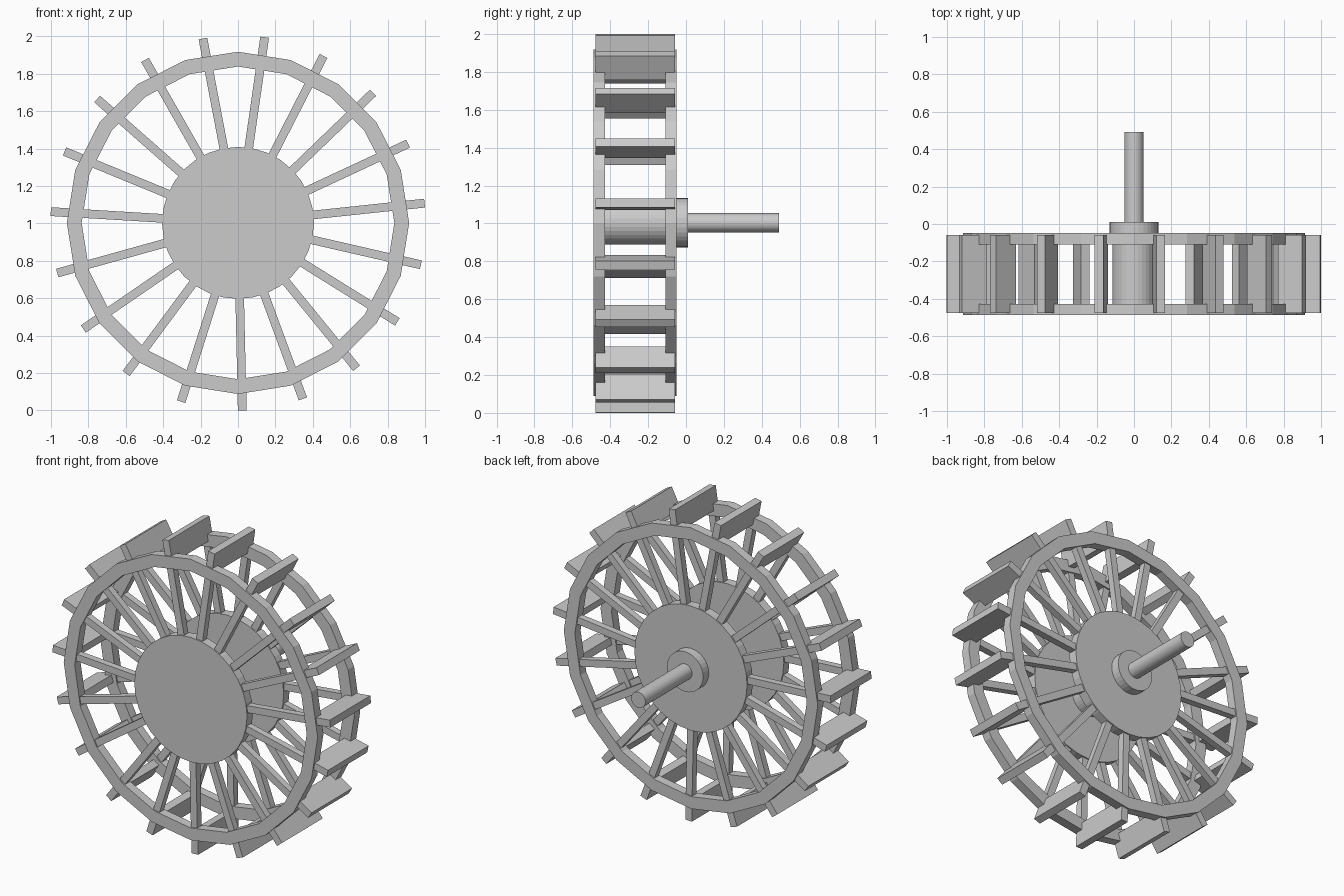
import bpy
import math
from mathutils import Matrix, Vector

if "Cube" in bpy.data.objects:
    bpy.data.objects.remove(bpy.data.objects["Cube"], do_unlink=True)

CENTRE = Vector((0, 0, 1.003))
COUNT = 19
START = math.radians(-88.7)
FRONT, BACK = (-0.487, -0.427), (-0.109, -0.049)

grey = bpy.data.materials.new("plain_grey")
grey.use_nodes = True
grey.diffuse_color = (0.6, 0.6, 0.6, 1)
grey.node_tree.nodes["Principled BSDF"].inputs["Base Color"].default_value = (0.6, 0.6, 0.6, 1)


def make(name, verts, faces):
    mesh = bpy.data.meshes.new(name)
    mesh.from_pydata(verts, [], faces)
    mesh.materials.append(grey)
    obj = bpy.data.objects.new(name, mesh)
    bpy.context.collection.objects.link(obj)
    return obj


def circle(radius, y, sides):
    return [CENTRE + Vector((radius * math.sin(math.tau * i / sides), y,
                             radius * math.cos(math.tau * i / sides)))
            for i in range(sides)]


def disc(name, radius, span, sides=32):
    """Solid cylinder along y."""
    n = sides
    faces = [(i, (i + 1) % n, n + (i + 1) % n, n + i) for i in range(n)]
    faces += [tuple(reversed(range(n))), tuple(range(n, 2 * n))]
    return make(name, circle(radius, span[0], n) + circle(radius, span[1], n), faces)


def ring(name, outer, inner, span, sides=20):
    """Polygonal ring with a rectangular section."""
    n = sides
    loops = [(outer, span[0]), (outer, span[1]), (inner, span[1]), (inner, span[0])]
    verts = [v for r, y in loops for v in circle(r, y, n)]
    faces = []
    for k in range(4):
        a, b = k * n, (k + 1) % 4 * n
        faces += [(a + i, a + (i + 1) % n, b + (i + 1) % n, b + i) for i in range(n)]
    return make(name, verts, faces)


def radial_bar(name, angle, r0, r1, span, thick):
    """Box pointing outward from the wheel centre."""
    h = thick / 2
    turn = Matrix.Rotation(-angle, 3, 'Y')
    verts = [CENTRE + turn @ Vector((r, y, z))
             for r in (r0, r1) for y in span for z in (-h, h)]
    faces = [(0, 1, 3, 2), (4, 6, 7, 5), (0, 4, 5, 1),
             (2, 3, 7, 6), (0, 2, 6, 4), (1, 5, 7, 3)]
    return make(name, verts, faces)


# Two wheel sides: rim, hub plate and spokes
for side, span in (("front", FRONT), ("back", BACK)):
    ring(side + "_rim", 0.915, 0.836, span)
    disc(side + "_hub_plate", 0.406, span)
    spoke_span = (span[0] + 0.008, span[1] - 0.008)
    for i in range(COUNT):
        radial_bar(f"{side}_spoke_{i + 1}", START + math.tau * i / COUNT,
                   0.38, 0.87, spoke_span, 0.046)

# Paddles bridging both rims
for i in range(COUNT):
    radial_bar(f"paddle_{i + 1}", START + math.tau * i / COUNT,
               0.86, 1.003, (-0.477, -0.059), 0.047)

# Central drum, collar and axle
disc("drum", 0.115, (FRONT[1] - 0.01, BACK[0] + 0.01))
disc("collar", 0.13, (BACK[1] - 0.01, 0.01))
disc("axle", 0.051, (0.0, 0.491))

# Face normals outward on every part
import bmesh
for obj in bpy.context.collection.objects:
    if obj.type == 'MESH' and obj.data.materials and obj.data.materials[0] == grey:
        bm = bmesh.new()
        bm.from_mesh(obj.data)
        bmesh.ops.recalc_face_normals(bm, faces=bm.faces)
        bm.to_mesh(obj.data)
        bm.free()
